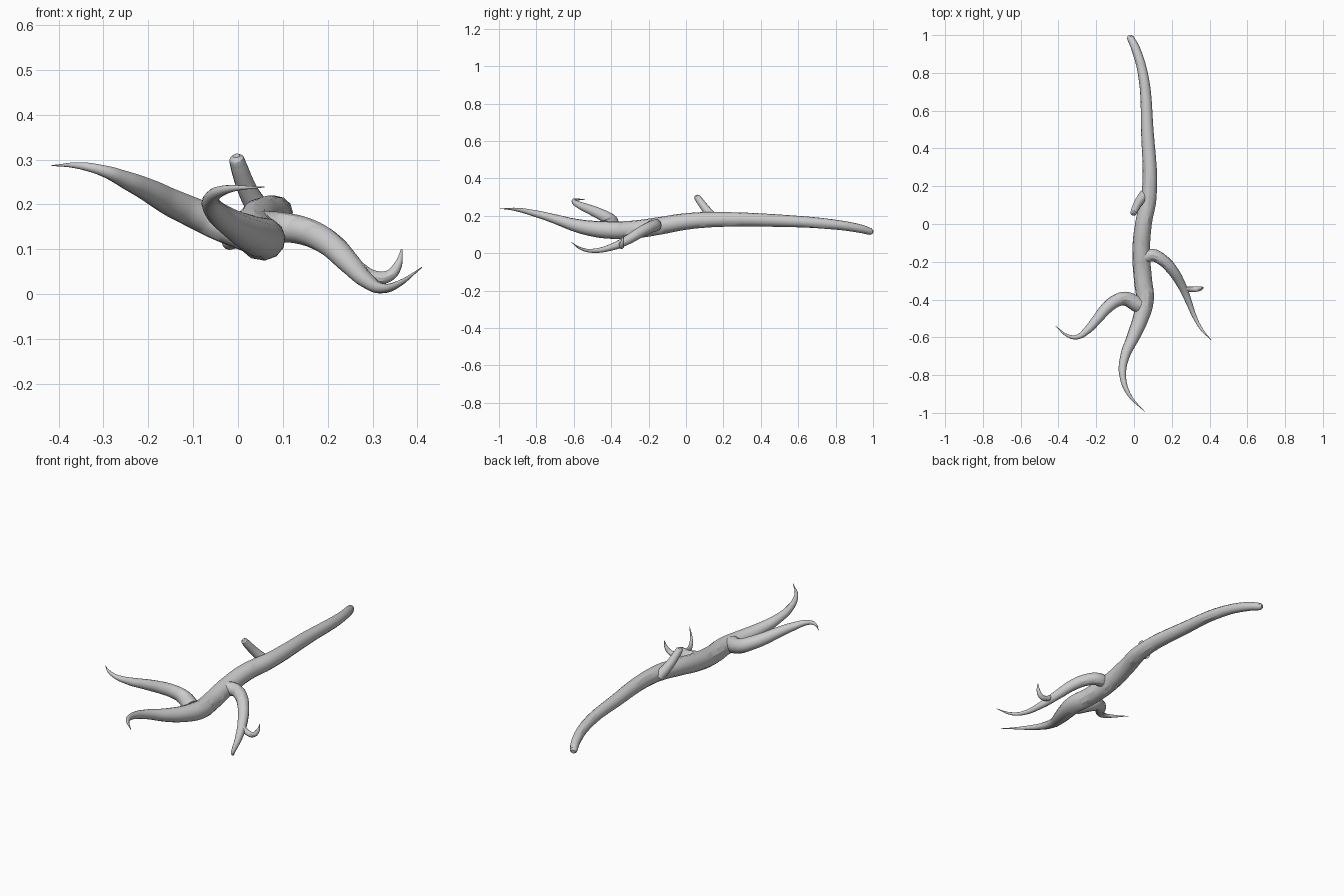
import bpy


def limb(name, points):
    """Smooth tapering tube through (x, y, z, radius) points."""
    cu = bpy.data.curves.new(name, 'CURVE')
    cu.dimensions = '3D'
    cu.resolution_u = 5
    cu.bevel_depth = 1.0
    cu.bevel_resolution = 4
    cu.use_fill_caps = True
    sp = cu.splines.new('BEZIER')
    sp.radius_interpolation = 'CARDINAL'
    sp.bezier_points.add(len(points) - 1)
    for bp, (x, y, z, r) in zip(sp.bezier_points, points):
        bp.co = (x, y, z)
        bp.radius = r
        bp.handle_left_type = bp.handle_right_type = 'AUTO'
    ob = bpy.data.objects.new(name, cu)
    bpy.context.collection.objects.link(ob)
    bpy.ops.object.select_all(action='DESELECT')
    ob.select_set(True)
    bpy.context.view_layer.objects.active = ob
    bpy.ops.object.convert(target='MESH')
    bpy.ops.object.shade_smooth_by_angle()
    return bpy.context.object


# Main stem, from the blunt broken end to the curled tip
limb("main_stem", [
    (-0.024, 0.998, 0.114, 0.010), (-0.020, 0.988, 0.116, 0.018),
    (0.008, 0.93, 0.132, 0.023), (0.050, 0.78, 0.155, 0.027),
    (0.070, 0.50, 0.174, 0.033), (0.080, 0.15, 0.180, 0.040),
    (0.050, 0.00, 0.170, 0.044), (0.038, -0.15, 0.145, 0.047),
    (0.048, -0.30, 0.125, 0.048), (0.058, -0.40, 0.124, 0.047),
    (0.035, -0.50, 0.132, 0.042), (-0.005, -0.60, 0.152, 0.034),
    (-0.048, -0.70, 0.183, 0.025), (-0.060, -0.80, 0.211, 0.018),
    (-0.028, -0.90, 0.233, 0.010), (0.058, -0.995, 0.239, 0.001)])

# Long branch on the left
limb("left_branch", [
    (0.025, -0.43, 0.135, 0.042), (-0.05, -0.395, 0.160, 0.037),
    (-0.10, -0.410, 0.182, 0.034), (-0.15, -0.450, 0.205, 0.031),
    (-0.20, -0.510, 0.232, 0.026), (-0.25, -0.565, 0.255, 0.020),
    (-0.30, -0.598, 0.275, 0.013), (-0.35, -0.592, 0.286, 0.008),
    (-0.415, -0.540, 0.287, 0.001)])

# Drooping branch on the right
limb("right_branch", [
    (0.05, -0.175, 0.150, 0.036), (0.10, -0.165, 0.149, 0.033),
    (0.15, -0.190, 0.140, 0.031), (0.20, -0.240, 0.115, 0.029),
    (0.25, -0.320, 0.067, 0.024), (0.285, -0.40, 0.032, 0.018),
    (0.325, -0.50, 0.013, 0.011), (0.36, -0.56, 0.024, 0.007),
    (0.41, -0.615, 0.060, 0.001)])

# Small hooked twig on the right branch
limb("right_twig", [
    (0.268, -0.345, 0.060, 0.014), (0.300, -0.345, 0.040, 0.014),
    (0.335, -0.345, 0.040, 0.013), (0.357, -0.340, 0.066, 0.009),
    (0.365, -0.335, 0.100, 0.002)])

# Short blunt stub on top of the stem
limb("upper_stub", [
    (0.055, 0.155, 0.175, 0.027), (0.025, 0.115, 0.225, 0.023),
    (0.002, 0.070, 0.285, 0.019), (-0.003, 0.057, 0.303, 0.016),
    (-0.004, 0.053, 0.309, 0.008)])
